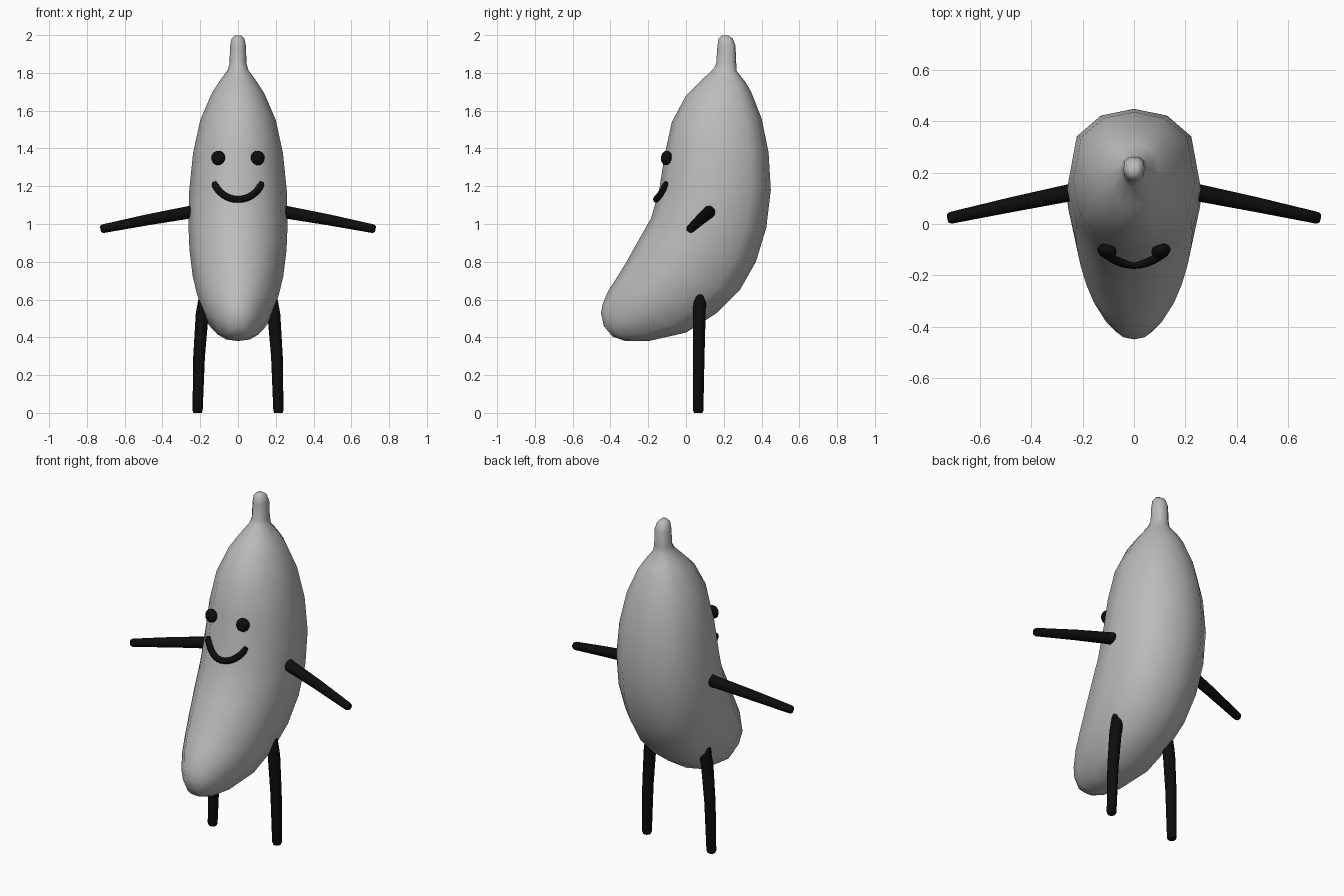
import bpy, bmesh, math
from mathutils import Vector

if "Cube" in bpy.data.objects:
    bpy.data.objects.remove(bpy.data.objects["Cube"])


def material(name, color):
    m = bpy.data.materials.new(name)
    m.diffuse_color = (*color, 1)
    m.use_nodes = True
    m.node_tree.nodes["Principled BSDF"].inputs["Base Color"].default_value = m.diffuse_color
    return m


GREY = material("body grey", (0.5, 0.5, 0.5))
BLACK = material("black", (0.004, 0.004, 0.004))


def finish(name, bm, mat, angle):
    bmesh.ops.recalc_face_normals(bm, faces=bm.faces)
    me = bpy.data.meshes.new(name)
    bm.to_mesh(me)
    bm.free()
    me.materials.append(mat)
    ob = bpy.data.objects.new(name, me)
    bpy.context.collection.objects.link(ob)
    bpy.ops.object.select_all(action='DESELECT')
    ob.select_set(True)
    bpy.context.view_layer.objects.active = ob
    bpy.ops.object.shade_smooth_by_angle(angle=math.radians(angle))
    return ob


def loft(name, rings, mat, angle=50):
    bm = bmesh.new()
    loops = [[bm.verts.new(p) for p in r] for r in rings]
    n = len(loops[0])
    for a, b in zip(loops, loops[1:]):
        for i in range(n):
            j = (i + 1) % n
            bm.faces.new((a[i], a[j], b[j], b[i]))
    bm.faces.new(loops[0])
    bm.faces.new(loops[-1])
    return finish(name, bm, mat, angle)


def tube(name, points, radii, sides=12):
    pts = [Vector(p) for p in points]
    rings = []
    for k, p in enumerate(pts):
        t = (pts[min(k + 1, len(pts) - 1)] - pts[max(k - 1, 0)]).normalized()
        u = t.cross(Vector((0, 1, 0))).normalized()
        v = t.cross(u)
        rings.append([p + radii[k] * (u * math.cos(a) + v * math.sin(a))
                      for a in (math.tau * i / sides for i in range(sides))])
    return loft(name, rings, BLACK)


# Curved body with stem: front y, front z, back y, back z, half width
SECTIONS = [
    (.19, 1.998, .225, 1.998, .018), (.172, 1.98, .247, 1.982, .034),
    (.166, 1.94, .262, 1.945, .042), (.16, 1.85, .266, 1.85, .045),
    (.145, 1.82, .268, 1.81, .055), (.07, 1.75, .312, 1.755, .1),
    (0, 1.68, .345, 1.70, .14), (-.075, 1.54, .40, 1.56, .2),
    (-.112, 1.37, .437, 1.38, .238), (-.142, 1.18, .449, 1.18, .258),
    (-.185, 1.03, .425, .98, .263), (-.245, .925, .37, .80, .257),
    (-.315, .80, .285, .65, .24), (-.37, .71, .165, .53, .215),
    (-.41, .65, 0, .425, .18), (-.44, .58, -.2, .38, .127),
    (-.45, .53, -.32, .38, .085), (-.435, .46, -.39, .405, .045),
]


def body_ring(fy, fz, by, bz, w):
    front, back = Vector((0, fy, fz)), Vector((0, by, bz))
    mid, half = (front + back) / 2, (front - back) / 2
    ring = []
    for i in range(12):
        a = math.tau * i / 12
        c = math.cos(a)
        if c < 0:  # the back is flatter than the front
            c = -abs(c) ** 0.65
        ring.append(mid + half * c + Vector((w * math.sin(a), 0, 0)))
    return ring


loft("body", [body_ring(*s) for s in SECTIONS], GREY, 80)

# Arms, legs and eyes on both sides
for side, s in (("left", 1), ("right", -1)):
    tube(side + "_arm", [(s * .235, .125, 1.066), (s * .48, .075, 1.022),
                         (s * .715, .024, .975), (s * .725, .022, .973)],
         [.034, .029, .023, .018])
    tube(side + "_leg", [(s * .165, .072, .66), (s * .19, .07, .52),
                         (s * .206, .067, .3), (s * .214, .065, .012),
                         (s * .214, .065, 0)],
         [.034, .034, .031, .027, .022])
    bm = bmesh.new()
    bmesh.ops.create_uvsphere(bm, u_segments=16, v_segments=10, radius=.038)
    eye = finish(side + "_eye", bm, BLACK, 80)
    eye.location = (s * .105, -.104, 1.35)
    eye.scale = (1, .75, 1)
    eye.rotation_euler = (math.radians(-8), 0, math.radians(s * 15))

# Smiling mouth following the front of the body
smile = []
for i in range(17):
    a = math.radians(-160 + 140 * i / 16)
    x, z = .136 * math.cos(a), 1.268 + .138 * math.sin(a)
    smile.append((x, -.157 + .055 * (x / .13) ** 2, z))
tube("mouth", smile, [.012] + [.018] * 15 + [.012], 8)
